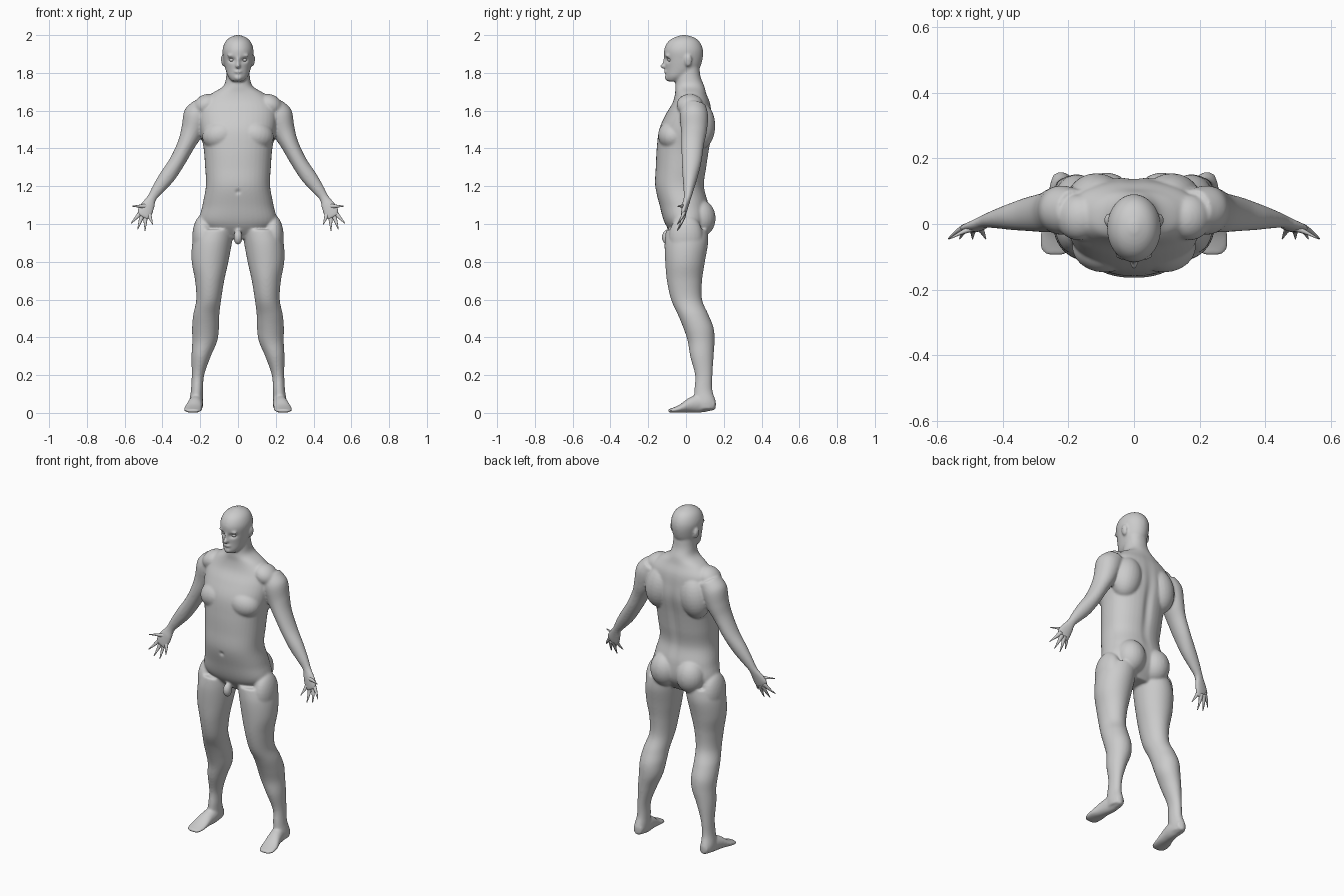
import bpy
import bmesh
import math
from mathutils import Vector, Matrix

cube = bpy.data.objects.get("Cube")
if cube:
    bpy.data.objects.remove(cube, do_unlink=True)

# One plain clay colour for the whole figure
clay = bpy.data.materials.new("clay_grey")
clay.use_nodes = True
clay.diffuse_color = (0.6, 0.6, 0.6, 1)
clay.node_tree.nodes["Principled BSDF"].inputs["Base Color"].default_value = clay.diffuse_color

X, Y, Z = Vector((1, 0, 0)), Vector((0, 1, 0)), Vector((0, 0, 1))
SIDES = (1, -1)


def catmull(a, b, c, d, t):
    """Smooth blend from b to c."""
    return b + 0.5 * t * (c - a + t * (2 * a - 5 * b + 4 * c - d + t * (3 * (b - c) + d - a)))


def resample(rings, steps=6):
    out = []
    last = len(rings) - 1
    for i in range(last):
        quad = [rings[max(0, min(last, i + k))] for k in (-1, 0, 1, 2)]
        for s in range(steps):
            out.append([catmull(*vals, s / steps) for vals in zip(*quad)])
    out.append(list(rings[-1]))
    return out


def loft(bm, rings, u=X, v=Y, side=1, power=2.0, segments=40):
    """Skin rounded rings (x, y, z, radius_u, radius_v) spanning the axes u and v."""
    loops = []
    for x, y, z, ru, rv in resample(rings):
        loop = []
        for k in range(segments):
            a = math.tau * k / segments
            c, s = math.cos(a), math.sin(a)
            pu = math.copysign(abs(c) ** (2 / power), c) * ru
            pv = math.copysign(abs(s) ** (2 / power), s) * rv
            p = Vector((x, y, z)) + u * pu + v * pv
            loop.append(bm.verts.new((p.x * side, p.y, p.z)))
        loops.append(loop)
    faces = [bm.faces.new((loops[0])), bm.faces.new(loops[-1])]
    for low, high in zip(loops, loops[1:]):
        for k in range(segments):
            n = (k + 1) % segments
            faces.append(bm.faces.new((low[k], low[n], high[n], high[k])))
    bmesh.ops.recalc_face_normals(bm, faces=faces)


def blob(bm, centre, radii, tilt=0.0):
    """Ellipsoid muscle or feature, turned about the y axis."""
    m = Matrix.Translation(centre) @ Matrix.Rotation(tilt, 4, "Y") @ Matrix.Diagonal((*radii, 1))
    bmesh.ops.create_uvsphere(bm, u_segments=24, v_segments=16, radius=1, matrix=m)


def pair(bm, centre, radii, tilt=0.0):
    for side in SIDES:
        blob(bm, (centre[0] * side, centre[1], centre[2]), radii, tilt * side)


def press(mesh, centre, radii, push):
    """Push the surface softly around a point, on both sides."""
    for vert in mesh.vertices:
        p = vert.co
        d = sum(((q - c) / r) ** 2 for q, c, r in zip((abs(p.x), p.y, p.z), centre, radii))
        if d < 8:
            p.y += push * math.exp(-d)


def make_object(name, bm):
    mesh = bpy.data.meshes.new(name)
    bm.to_mesh(mesh)
    bm.free()
    mesh.materials.append(clay)
    obj = bpy.data.objects.new(name, mesh)
    bpy.context.collection.objects.link(obj)
    bpy.ops.object.select_all(action="DESELECT")
    obj.select_set(True)
    bpy.context.view_layer.objects.active = obj
    bpy.ops.object.shade_smooth()
    return obj


body = bmesh.new()

# Torso and neck: height, centre y, half width, half depth
torso = [(.92, .01, .1, .06), (1, .005, .2, .115), (1.1, -.01, .188, .13),
         (1.2, -.033, .17, .13), (1.3, -.025, .174, .135), (1.4, -.015, .182, .14),
         (1.5, 0, .2, .142), (1.58, .015, .205, .122), (1.64, .028, .195, .1),
         (1.69, .025, .14, .083), (1.73, .02, .078, .077), (1.78, .012, .063, .065),
         (1.85, .01, .06, .06)]
loft(body, [(0, y, z, w, d) for z, y, w, d in torso], power=2.25)

# Head: height, centre y, half width, half depth
head = [(1.755, -.066, .03, .034), (1.78, -.045, .052, .062), (1.82, -.02, .067, .088),
        (1.87, -.013, .077, .1), (1.92, -.013, .082, .103), (1.96, -.012, .07, .087),
        (1.985, -.01, .047, .058), (2, -.01, .012, .015)]
loft(body, [(0, y, z, w, d) for z, y, w, d in head])

# Arm from shoulder to knuckles
arm = [(.18, .04, 1.625, .06, .065), (.218, .042, 1.57, .073, .075),
       (.245, .042, 1.49, .06, .068), (.275, .035, 1.42, .047, .06),
       (.322, .03, 1.33, .042, .052), (.375, .022, 1.25, .042, .04),
       (.422, .015, 1.187, .033, .028), (.455, .008, 1.14, .025, .02),
       (.475, -.003, 1.1, .036, .018), (.495, -.012, 1.06, .042, .014),
       (.503, -.018, 1.035, .03, .009)]
arm_across = Vector((.88, 0, .47))

# Leg from hip to heel
leg = [(.12, .005, .97, .1, .11), (.137, .002, .9, .105, .115),
       (.148, -.005, .8, .097, .105), (.15, -.008, .7, .077, .093),
       (.155, .003, .6, .066, .082), (.168, .038, .52, .069, .081),
       (.172, .066, .45, .071, .08), (.176, .08, .38, .066, .071),
       (.195, .084, .3, .051, .062), (.212, .094, .2, .033, .046),
       (.217, .092, .12, .032, .048), (.222, .1, .06, .036, .058),
       (.222, .105, .02, .033, .052)]

# Foot from heel to toes
foot = [(.22, .15, .045, .027, .03), (.22, .08, .05, .036, .048),
        (.228, .02, .042, .041, .04), (.237, -.03, .024, .048, .022),
        (.24, -.07, .014, .046, .013), (.238, -.095, .011, .03, .008)]

for side in SIDES:
    loft(body, arm, arm_across, Y, side)
    loft(body, leg, X, Y, side)
    loft(body, foot, X, Z, side)

# Chest, back, hip and limb masses
pair(body, (.09, -.068, 1.47), (.1, .08, .08), .2)
pair(body, (.115, .07, 1.52), (.09, .085, .13), -.15)
pair(body, (.085, .072, 1.03), (.085, .085, .1))
pair(body, (.17, .02, 1.63), (.07, .07, .055), .5)
pair(body, (.185, 0, .93), (.057, .09, .12))
blob(body, (0, -.1, .93), (.024, .028, .04))

# Face features
blob(body, (0, -.116, 1.836), (.013, .022, .014))
blob(body, (0, -.107, 1.86), (.009, .016, .03))
blob(body, (0, -.106, 1.806), (.022, .013, .008))
blob(body, (0, -.1, 1.775), (.022, .014, .014))
pair(body, (.033, -.098, 1.893), (.026, .012, .009), .15)
pair(body, (.08, .012, 1.865), (.01, .02, .032), .12)

# Fuse the masses into one continuous skin
figure = make_object("body", body)
fuse = figure.modifiers.new("fuse", "REMESH")
fuse.mode = "VOXEL"
fuse.voxel_size = 0.006
fuse.use_smooth_shade = True
relax = figure.modifiers.new("relax", "SMOOTH")
relax.factor = 0.5
relax.iterations = 9
for name in ("fuse", "relax"):
    bpy.ops.object.modifier_apply(modifier=name)

# Eye sockets, spine furrow and navel
press(figure.data, (.033, -.1, 1.868), (.018, .03, .012), .016)
press(figure.data, (0, .13, 1.35), (.025, .06, .2), -.012)
press(figure.data, (0, -.165, 1.17), (.012, .03, .012), .008)
bpy.ops.object.shade_smooth()

# Eyeballs set in the sockets
eyes = bmesh.new()
pair(eyes, (.033, -.083, 1.869), (.014, .014, .011))
make_object("eyes", eyes)

# Tapered fingers and thumbs: base x, base z, tip x, tip z
digits = [(.48, 1.095, .562, 1.094), (.515, 1.06, .566, 1.003), (.508, 1.045, .531, .972),
          (.49, 1.045, .492, .964), (.473, 1.055, .452, .998)]
fingers = bmesh.new()
for bx, bz, tx, tz in digits:
    across = Vector((bz - tz, 0, tx - bx)).normalized()
    path = [(bx, -.01, bz, .014, .011),
            ((bx + tx) / 2, -.024, (bz + tz) / 2, .008, .007),
            (tx, -.045, tz, .002, .002)]
    for side in SIDES:
        loft(fingers, path, across, Y, side, segments=12)
make_object("fingers", fingers)
